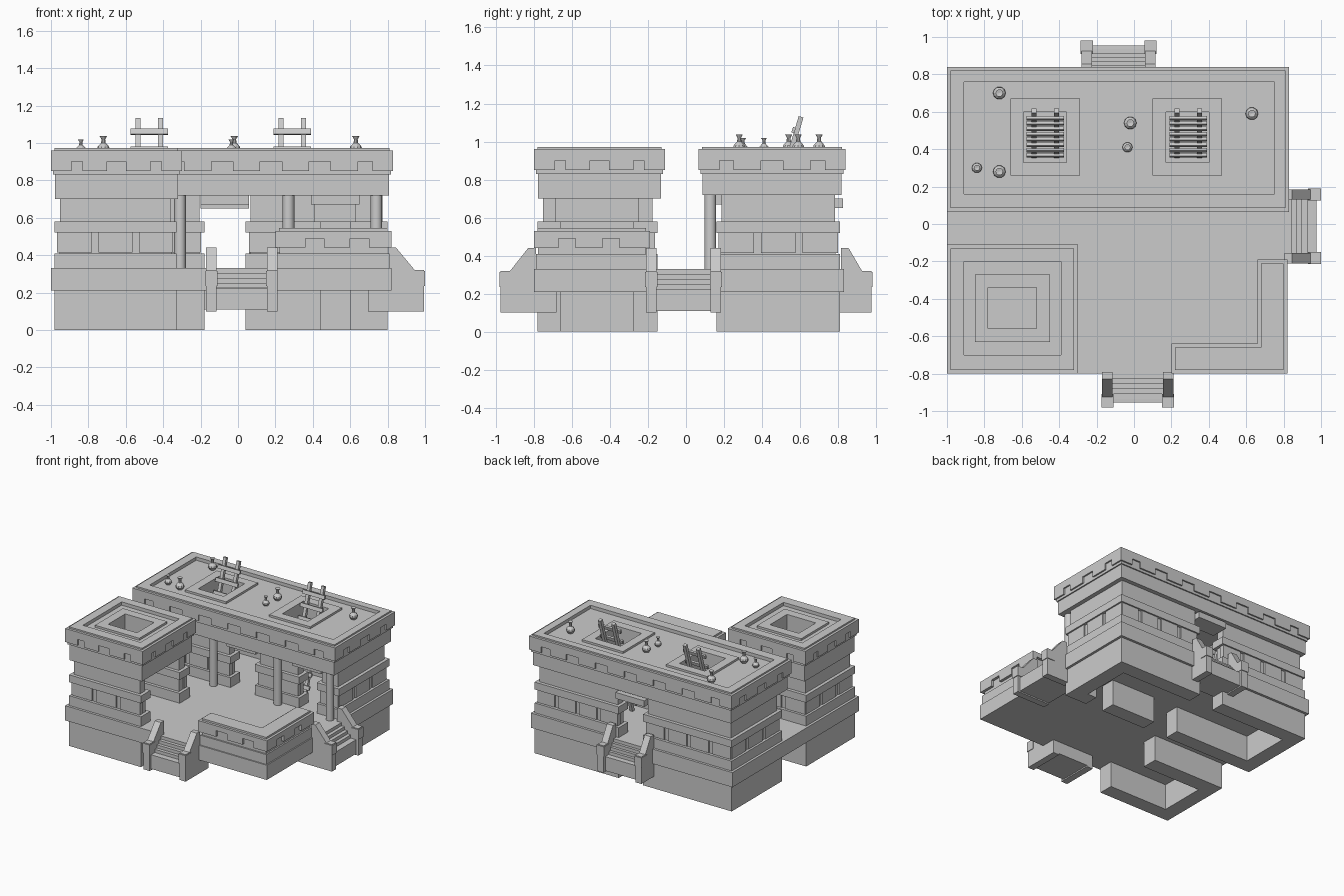
import bpy, bmesh, math
from mathutils import Vector, Matrix

if "Cube" in bpy.data.objects:
    bpy.data.objects.remove(bpy.data.objects["Cube"])


def finish(name, bm):
    bmesh.ops.recalc_face_normals(bm, faces=bm.faces)
    me = bpy.data.meshes.new(name)
    bm.to_mesh(me)
    bm.free()
    ob = bpy.data.objects.new(name, me)
    bpy.context.collection.objects.link(ob)
    return ob


def boxes(name, items):
    """One object from many (x0, x1, y0, y1, z0, z1) boxes."""
    bm = bmesh.new()
    for x0, x1, y0, y1, z0, z1 in items:
        m = Matrix.Translation(((x0 + x1) / 2, (y0 + y1) / 2, (z0 + z1) / 2)) @ \
            Matrix.Diagonal((x1 - x0, y1 - y0, z1 - z0, 1))
        bmesh.ops.create_cube(bm, size=1, matrix=m)
    return finish(name, bm)


def ring(name, outer, inner, z0, z1):
    """Rectangular frame; outer / inner are (x0, x1, y0, y1)."""
    bm = bmesh.new()
    loops = []
    for (a, b, c, d), z in ((outer, z0), (outer, z1), (inner, z1), (inner, z0)):
        loops.append([bm.verts.new(p) for p in ((a, c, z), (b, c, z), (b, d, z), (a, d, z))])
    for k in range(4):
        p, q = loops[k], loops[(k + 1) % 4]
        for i in range(4):
            j = (i + 1) % 4
            bm.faces.new((p[i], p[j], q[j], q[i]))
    return finish(name, bm)


def grow(r, d):
    return (r[0] - d, r[1] + d, r[2] - d, r[3] + d)


def prism(name, profile, to_world, w0, w1):
    """Extrude a (u, z) profile across w0..w1."""
    bm = bmesh.new()
    a = [bm.verts.new(to_world(u, w0, z)) for u, z in profile]
    b = [bm.verts.new(to_world(u, w1, z)) for u, z in profile]
    bm.faces.new(a)
    bm.faces.new(b)
    n = len(a)
    for i in range(n):
        bm.faces.new((a[i], a[(i + 1) % n], b[(i + 1) % n], b[i]))
    return finish(name, bm)


# Banded walls: every segment is stacked from bands with small insets
BANDS = [(0, .21, 0), (.33, .41, 0), (.41, .52, .025), (.52, .58, 0), (.58, .72, .027)]


def walls(name, segments):
    items = []
    for s in segments:
        for z0, z1, inset in BANDS:
            items.append((*grow(s, -inset), z0, z1))
    boxes(name, items)


T = .12
walls("tower_wall", [(-.98, -.98 + T, -.78, -.15), (-.98, -.33, -.78, -.66),
                     (-.98, -.33, -.28, -.15)])
walls("house_wall", [(-.98, -.98 + T, .16, .81), (.8 - T, .8, .16, .81),
                     (-.98, -.18, .16, .16 + T), (.04, .44, .16, .16 + T),
                     (.6, .8, .16, .16 + T),
                     (-.98, -.18, .81 - T, .81), (.04, .8, .81 - T, .81)])


# Raised panels in the recessed band
def panels(axis, a, b, face, out):
    n = max(1, round((b - a) / .2))
    step = (b - a) / n
    lo, hi = sorted((face - out * .012, face - out * .05))
    res = []
    for i in range(n):
        u0, u1 = a + i * step + .018, a + (i + 1) * step - .018
        res.append((u0, u1, lo, hi, .415, .52) if axis == 'x' else (lo, hi, u0, u1, .415, .52))
    return res


boxes("wall_panels",
      panels('x', -.98, -.33, -.78, -1) + panels('y', -.78, -.15, -.98, -1) +
      panels('x', -.98, -.33, -.15, 1) +
      panels('y', .16, .81, -.98, -1) + panels('y', .16, .81, .8, 1) +
      panels('x', -.98, -.18, .81, 1) + panels('x', .04, .8, .81, 1) +
      panels('x', -.98, -.18, .16, -1) + panels('x', .04, .44, .16, -1) +
      panels('x', .6, .8, .16, -1))

# Floor slab and door lintels
boxes("floor_slab", [(-1, .82, -.8, .83, .21, .33)])
boxes("door_lintels", [(-.2, .06, .14, .3, .67, .72), (.39, .65, .14, .3, .67, .72),
                       (-.2, .06, .68, .825, .65, .70)])


# Roof trim: a band with stepped teeth hanging from it
def teeth(r, z0, z1, pitch, th=.04):
    a, b, c, d = r
    items = []
    for axis, lo, hi in (('x', a, b), ('y', c, d)):
        n = max(1, round((hi - lo) / pitch))
        step = (hi - lo) / n
        for i in range(n + 1):
            u0, u1 = max(lo, lo + (i - .28) * step), min(hi, lo + (i + .28) * step)
            if i == 0:
                u1 = lo + .11
            if i == n:
                u0 = hi - .11
            if axis == 'x':
                items += [(u0, u1, c, c + th, z0, z1), (u0, u1, d - th, d, z0, z1)]
            else:
                items += [(a, a + th, u0, u1, z0, z1), (b - th, b, u0, u1, z0, z1)]
    return items


def roof(name, r, inner, holes, split, z0):
    body = grow(r, -.022)
    cuts = [body[0]] + split + [body[1]]
    for i, h in enumerate(holes):
        part = (cuts[i], cuts[i + 1], body[2], body[3])
        ring(name + "_deck", part, h, z0, .945)
        ring(name + "_hatch_rim", grow(h, .07), h, .94, .962)
    ring(name + "_band", grow(r, -.012), inner, .83, .955)
    ring(name + "_parapet", r, inner, .90, .96)
    ring(name + "_parapet_cap", grow(r, -.02), inner, .955, .972)
    boxes(name + "_teeth", teeth(r, .85, .905, .27))


roof("tower_roof", (-1, -.3, -.8, -.11), (-.91, -.39, -.70, -.2),
     [(-.78, -.52, -.56, -.34)], [], .70)
HATCH = [(-.59, -.36, .33, .6), (.17, .40, .33, .6)]
roof("house_roof", (-1, .83, .065, .84), (-.91, .75, .16, .76), HATCH, [-.1], .72)

# Low L-shaped courtyard wall
L1, L2 = (.21, .81, -.79, -.65), (.67, .81, -.79, -.2)
boxes("courtyard_wall", [(*grow(s, -.012), .33, .50) for s in (L1, L2)] +
      [(*s, .33, .41) for s in (L1, L2)])
boxes("courtyard_wall_cap", [(*grow(s, .01), .49, .53) for s in (L1, L2)] +
      [(*grow(s, -.01), .53, .545) for s in (L1, L2)])
boxes("courtyard_wall_teeth",
      [(u, v, -.8, -.76, .44, .5) for u, v in ((.2, .36), (.46, .60), (.70, .82))] +
      [(.78, .82, u, v, .44, .5) for u, v in ((-.8, -.67), (-.58, -.44), (-.35, -.19))])

# Porch columns
for x in (-.31, .27, .74):
    bm = bmesh.new()
    bmesh.ops.create_cone(bm, cap_ends=True, segments=16, radius1=.031, radius2=.031,
                          depth=.39, matrix=Matrix.Translation((x, .128, .525)))
    col = finish("porch_column", bm)
    for p in col.data.polygons:
        p.use_smooth = len(p.vertices) == 4


# Stairs: u runs outwards from the slab edge, w across the flight
def stairs(to_world, w0, w1, length):
    inner, n = -.12, 5
    prof = [(inner, .11), (length - .02, .11)]
    run = (length - .04) / n
    prof.append((length - .02, .225))
    for i in range(n - 1, -1, -1):
        z = .33 - i * .026
        prof.append((run * (i + 1), z))
        prof.append((run * i, z))
    prof.append((inner, .325))
    prism("stair_steps", prof, to_world, w0 + .03, w1 - .03)
    side = [(inner, .10), (length, .10), (length, .24), (length, .32), (length - .05, .32),
            (.03, .44), (-.01, .44), (-.01, .22), (inner, .22)]
    block = [(length - .065, .235), (length + .006, .235), (length + .006, .315),
             (length - .065, .315)]
    for a, b in ((w0, w0 + .055), (w1 - .055, w1)):
        prism("stair_cheek", side, to_world, a, b)
        prism("stair_post_block", block, to_world, a - .005, b + .005)


stairs(lambda u, w, z: (w, -.8 - u, z), -.17, .21, .175)
stairs(lambda u, w, z: (.815 + u, w, z), -.21, .185, .18)
stairs(lambda u, w, z: (w, .825 + u, z), -.28, .115, .15)


# Ladders leaning out of the roof hatches
def ladder(cx):
    bm = bmesh.new()
    lo, hi = Vector((cx, .365, .33)), Vector((cx, .605, 1.13))
    d = hi - lo
    tilt = Matrix.Rotation(-math.atan2(d.y, d.z), 4, 'X')
    for sx in (-.06, .06):
        bmesh.ops.create_cube(bm, size=1, matrix=Matrix.Translation((lo + hi) / 2 + Vector((sx, 0, 0)))
                              @ tilt @ Matrix.Diagonal((.026, .026, d.length, 1)))
    for k in range(8):
        p = lo + d * ((1.06 - .095 * k - .33) / .8) + Vector((0, -.018, 0))
        bmesh.ops.create_cube(bm, size=1, matrix=Matrix.Translation(p) @ tilt
                              @ Matrix.Diagonal((.2, .016, .03, 1)))
    finish("ladder", bm)


ladder(-.475)
ladder(.29)


# Clay pots turned from a profile
def pot(x, y, s):
    prof = [(0, 0), (.022, 0), (.034, .02), (.03, .036), (.012, .055), (.01, .075), (.02, .092), (0, .088)]
    bm = bmesh.new()
    vs = [bm.verts.new((x + r * s, y, .945 + z * s)) for r, z in prof]
    es = [bm.edges.new((vs[i], vs[i + 1])) for i in range(len(vs) - 1)]
    bmesh.ops.spin(bm, geom=vs + es, cent=(x, y, 0), axis=(0, 0, 1), angle=2 * math.pi,
                   steps=10, use_merge=False)
    bmesh.ops.remove_doubles(bm, verts=bm.verts, dist=.0005)
    finish("pot", bm)


for p in ((-.72, .70, 1), (-.84, .30, .8), (-.72, .28, 1), (-.02, .54, 1), (-.035, .41, .8), (.63, .59, 1)):
    pot(*p)
